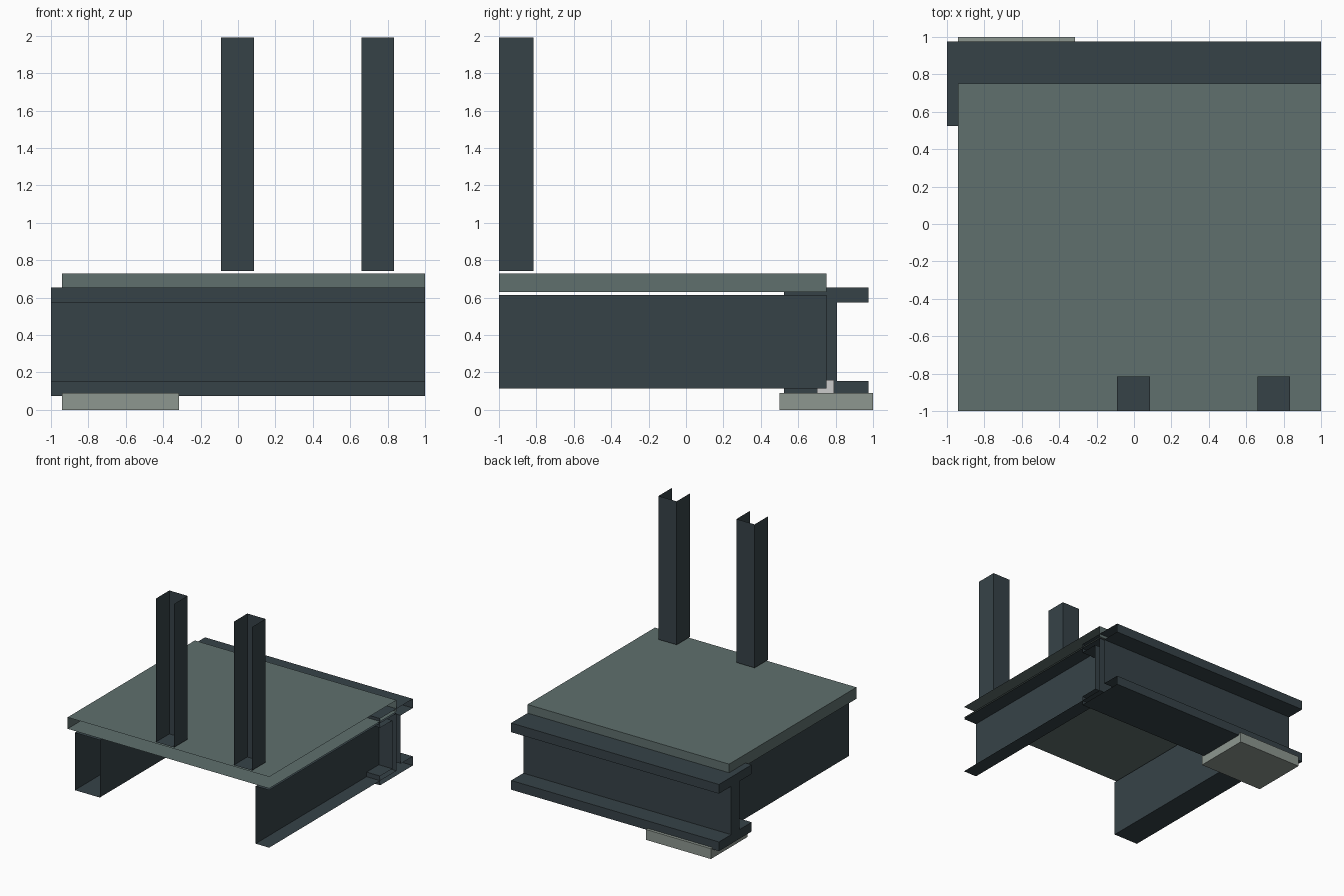
import bpy, bmesh
from mathutils import Vector

if "Cube" in bpy.data.objects:
    bpy.data.objects.remove(bpy.data.objects["Cube"])


def material(name, rgb):
    m = bpy.data.materials.new(name)
    m.diffuse_color = (*rgb, 1)
    m.use_nodes = True
    m.node_tree.nodes["Principled BSDF"].inputs["Base Color"].default_value = m.diffuse_color
    return m


STEEL = material("dark_steel", (0.037, 0.055, 0.064))
DECK = material("deck_grey", (0.115, 0.162, 0.155))
PAD = material("pad_grey", (0.27, 0.31, 0.28))


def finish(name, bm, mat=None):
    me = bpy.data.meshes.new(name)
    bm.to_mesh(me)
    bm.free()
    ob = bpy.data.objects.new(name, me)
    bpy.context.collection.objects.link(ob)
    if mat:
        me.materials.append(mat)
    return ob


def shell(name, lo, hi, mat, open_sides=()):
    """Box between two corners, with the faces along open_sides left out."""
    bm = bmesh.new()
    bmesh.ops.create_cube(bm, size=1)
    bm.normal_update()
    cut = [f for f in bm.faces
           if any(f.normal.dot(Vector(d)) > 0.9 for d in open_sides)]
    bmesh.ops.delete(bm, geom=cut, context='FACES')
    lo, hi = Vector(lo), Vector(hi)
    for v in bm.verts:
        v.co = (lo + hi) / 2 + v.co * (hi - lo)
    return finish(name, bm, mat)


FRONT, RIGHT, TOP = (0, -1, 0), (1, 0, 0), (0, 0, 1)

# Main I-beam: closed left end, section cut open at the right end
y0, y1, w0, w1 = 0.525, 0.975, 0.692, 0.808
z0, z1, z2, z3 = 0.075, 0.155, 0.575, 0.655
section = [(y0, z0), (y1, z0), (y1, z1), (w1, z1), (w1, z2), (y1, z2),
           (y1, z3), (y0, z3), (y0, z2), (w0, z2), (w0, z1), (y0, z1)]
bm = bmesh.new()
left = [bm.verts.new((-1, y, z)) for y, z in section]
right = [bm.verts.new((1, y, z)) for y, z in section]
bm.faces.new(left[::-1])
for i in range(len(section)):
    j = (i + 1) % len(section)
    bm.faces.new((left[i], left[j], right[j], right[i]))
finish("main_i_beam", bm, STEEL)

# Hollow joists under the deck; the right one is cut through its width
shell("joist_left", (-0.87, -1, 0.115), (-0.63, 0.75, 0.615), STEEL, [FRONT])
shell("joist_right", (0.87, -1, 0.115), (1, 0.75, 0.615), STEEL, [FRONT, RIGHT])

# Deck slab, cut open at front and right
shell("deck_slab", (-0.94, -1, 0.63), (1, 0.75, 0.73), DECK, [FRONT, RIGHT])

# Posts, cut open at front and top
for i, x in enumerate((-0.0025, 0.7475)):
    shell(f"post_{i + 1}", (x - 0.0875, -1, 0.742), (x + 0.0875, -0.815, 1.99),
          STEEL, [FRONT, TOP])

# Bearing pad and the small pin on it
shell("bearing_pad", (-0.94, 0.5, 0), (-0.315, 1, 0.09), PAD)
shell("bearing_pin", (-0.675, 0.7, 0.09), (-0.585, 0.79, 0.16), None)
